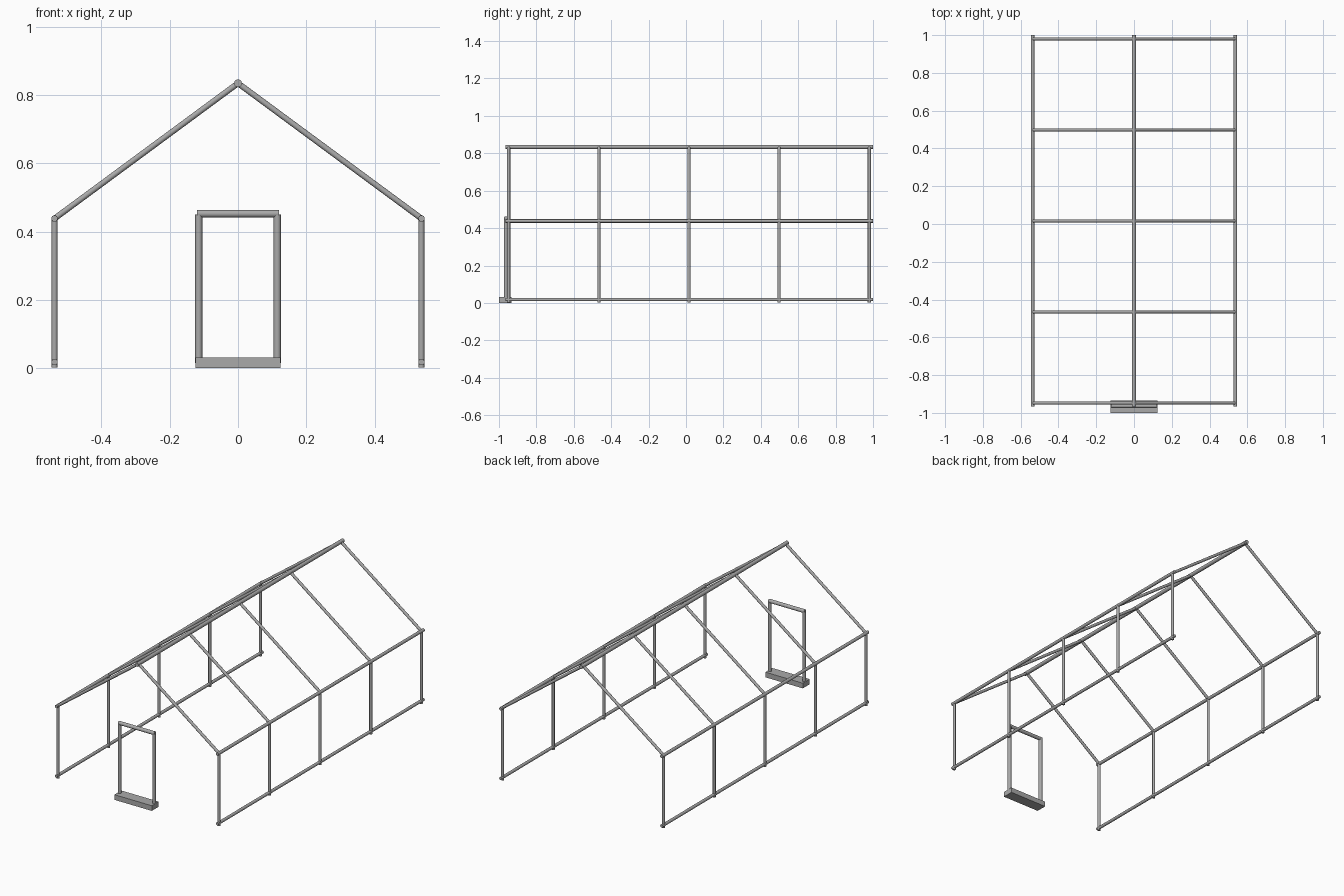
import bpy
from math import radians
from mathutils import Vector

cube = bpy.data.objects.get("Cube")
if cube:
    bpy.data.objects.remove(cube)

metal = bpy.data.materials.new("grey_metal")
metal.use_nodes = True
grey = (0.4, 0.4, 0.4, 1)
metal.diffuse_color = grey
metal.node_tree.nodes["Principled BSDF"].inputs["Base Color"].default_value = grey


def tube(name, start, end, radius):
    """Round closed tube between two points."""
    a, b = Vector(start), Vector(end)
    bpy.ops.mesh.primitive_cylinder_add(vertices=16, radius=radius, depth=(b - a).length)
    ob = bpy.context.object
    ob.name = name
    ob.location = (a + b) / 2
    ob.rotation_mode = 'QUATERNION'
    ob.rotation_quaternion = (b - a).to_track_quat('Z', 'Y')
    ob.data.materials.append(metal)
    bpy.ops.object.shade_smooth_by_angle(angle=radians(35))
    return ob


half_width, eave, ridge = 0.537, 0.438, 0.834
front, back = -0.965, 1.0
frames = [-0.948 + 0.482 * i for i in range(5)]

# Ridge beam
tube("ridge_beam", (0, front, ridge), (0, back, ridge), 0.0115)

for side, s in (("left", 1), ("right", -1)):
    x = s * half_width
    # Long rails
    tube(side + "_eave_rail", (x, front, eave), (x, back, eave), 0.0095)
    tube(side + "_ground_rail", (x, front, 0.018), (x, back, 0.018), 0.009)
    # Posts and rafters of each frame
    for i, y in enumerate(frames):
        tube(f"{side}_post_{i + 1}", (x, y, 0.002), (x, y, eave), 0.0085)
        tube(f"{side}_rafter_{i + 1}", (x, y, eave), (0, y, ridge), 0.0085)
    # Door jamb
    tube(side + "_door_jamb", (s * 0.115, -0.963, 0.015), (s * 0.115, -0.963, 0.45), 0.0105)

# Door header and sill
tube("door_header", (-0.12, -0.963, 0.452), (0.12, -0.963, 0.452), 0.011)
bpy.ops.mesh.primitive_cube_add(size=1, location=(0, -0.967, 0.0155))
sill = bpy.context.object
sill.name = "door_sill"
sill.scale = (0.25, 0.066, 0.031)
sill.data.materials.append(metal)
